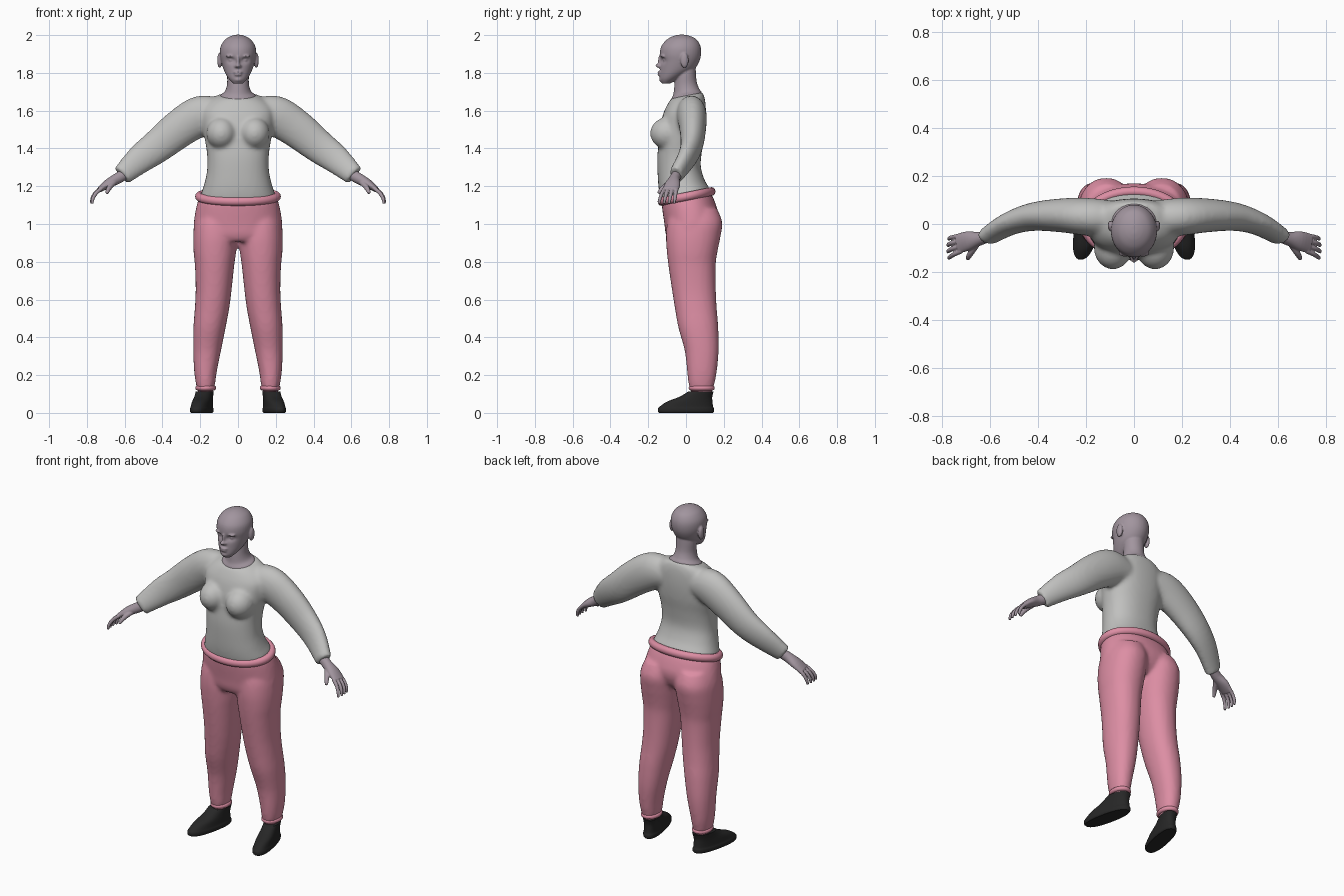
import bpy
import bmesh
import math
from mathutils import Vector, Matrix

if "Cube" in bpy.data.objects:
    bpy.data.objects.remove(bpy.data.objects["Cube"], do_unlink=True)


def material(name, rgb):
    mat = bpy.data.materials.new(name)
    mat.use_nodes = True
    color = (*rgb, 1.0)
    mat.diffuse_color = color
    bsdf = next(n for n in mat.node_tree.nodes if n.type == 'BSDF_PRINCIPLED')
    bsdf.inputs["Base Color"].default_value = color
    bsdf.inputs["Roughness"].default_value = 0.8
    return mat


SKIN = material("mauve skin", (0.36, 0.30, 0.345))
SHIRT = material("light grey cloth", (0.53, 0.53, 0.52))
PINK = material("pink cloth", (0.72, 0.27, 0.37))
BLACK = material("black shoe", (0.02, 0.02, 0.02))


def smooth_rows(rows, steps=4):
    """Catmull-Rom interpolation between rows of numbers."""
    out = []
    last = len(rows) - 1
    for i in range(last):
        a, b, c, d = (rows[max(i - 1, 0)], rows[i], rows[i + 1], rows[min(i + 2, last)])
        for s in range(steps):
            t = s / steps
            out.append([q + 0.5 * t * (r - p + t * (2 * p - 5 * q + 4 * r - w + t * (3 * (q - r) + w - p)))
                        for p, q, r, w in zip(a, b, c, d)])
    out.append(list(rows[-1]))
    return out


def ring(center, u, v, n=40, power=1.0):
    pts = []
    for k in range(n):
        a = 2 * math.pi * k / n
        c, s = math.cos(a), math.sin(a)
        pts.append(center + u * math.copysign(abs(c) ** power, c) + v * math.copysign(abs(s) ** power, s))
    return pts


def loft(bm, rings, closed=False):
    loops = [[bm.verts.new(p) for p in r] for r in rings]
    pairs = list(zip(loops, loops[1:]))
    if closed:
        pairs.append((loops[-1], loops[0]))
    else:
        bm.faces.new(loops[0])
        bm.faces.new(loops[-1])
    n = len(loops[0])
    for a, b in pairs:
        for k in range(n):
            j = (k + 1) % n
            bm.faces.new((a[k], a[j], b[j], b[k]))
    return [v for loop in loops for v in loop]


def upright(bm, rows, tilt=0.0, power=1.0, side=1):
    """Stack of level sections: height, inner x, outer x, front y, back y."""
    rings = []
    for z, x0, x1, y0, y1 in smooth_rows(rows):
        y = (y0 + y1) / 2
        center = Vector((side * (x0 + x1) / 2, y, z + tilt * y))
        depth = (y1 - y0) / 2
        rings.append(ring(center, Vector(((x1 - x0) / 2, 0, 0)), Vector((0, depth, tilt * depth)), power=power))
    return loft(bm, rings)


def centred(rows):
    return [(z, -w, w, y0, y1) for z, w, y0, y1 in rows]


def limb(bm, rows, side, n=24):
    """Sections along a path: x, y, z, upper radius, depth radius."""
    rows = smooth_rows(rows)
    rings = []
    for i, row in enumerate(rows):
        ahead, behind = rows[min(i + 1, len(rows) - 1)], rows[max(i - 1, 0)]
        direction = (Vector(ahead[:3]) - Vector(behind[:3])).normalized()
        up = Vector((0, 1, 0)).cross(direction).normalized() * -1
        depth = direction.cross(up)
        pts = ring(Vector(row[:3]), up * row[3], depth * row[4], n)
        rings.append([Vector((p.x * side, p.y, p.z)) for p in pts])
    loft(bm, rings)


def ball(bm, center, radii):
    place = Matrix.Translation(center) @ Matrix.Diagonal((*radii, 1))
    bmesh.ops.create_uvsphere(bm, u_segments=24, v_segments=16, radius=1, matrix=place)


def finish(name, bm, mat, voxel=None, relax=4):
    bmesh.ops.recalc_face_normals(bm, faces=bm.faces)
    mesh = bpy.data.meshes.new(name)
    bm.to_mesh(mesh)
    bm.free()
    mesh.materials.append(mat)
    obj = bpy.data.objects.new(name, mesh)
    bpy.context.scene.collection.objects.link(obj)
    if voxel:
        # fuse the overlapping parts into one skin, then relax the joins
        fuse = obj.modifiers.new("fuse", 'REMESH')
        fuse.mode = 'VOXEL'
        fuse.voxel_size = voxel
        fuse.use_smooth_shade = True
        soften = obj.modifiers.new("soften", 'SMOOTH')
        soften.factor = 0.5
        soften.iterations = relax
    else:
        bpy.ops.object.select_all(action='DESELECT')
        obj.select_set(True)
        bpy.context.view_layer.objects.active = obj
        bpy.ops.object.shade_smooth_by_angle(angle=math.radians(45))
    return obj


def band(name, x, y, z, rx, ry, r, tilt=0.0):
    bm = bmesh.new()
    rings = []
    for k in range(56):
        a = 2 * math.pi * k / 56
        out = Vector((math.cos(a), math.sin(a), 0))
        spot = Vector((x + rx * out.x, y + ry * out.y, z + tilt * (y + ry * out.y)))
        rings.append(ring(spot, out * r, Vector((0, 0, r * 1.1)), 12))
    loft(bm, rings, closed=True)
    finish(name, bm, PINK)


# Shirt: torso, bust and sleeves fused
bm = bmesh.new()
upright(bm, centred([
    (1.11, .19, -.11, .12), (1.15, .198, -.132, .13), (1.21, .18, -.144, .10),
    (1.29, .164, -.15, .078), (1.38, .164, -.152, .086), (1.46, .177, -.145, .1),
    (1.54, .187, -.138, .106), (1.61, .187, -.12, .104), (1.655, .15, -.097, .097),
    (1.68, .103, -.078, .087)]), tilt=0.2, power=0.88)
for side in (1, -1):
    ball(bm, (side * .088, -.098, 1.48), (.08, .092, .085))
    limb(bm, [
        (.08, .02, 1.58, .08, .075), (.19, .03, 1.575, .106, .079), (.30, .036, 1.512, .102, .071),
        (.42, .03, 1.417, .09, .059), (.52, .0, 1.342, .077, .047), (.615, -.055, 1.257, .055, .037)],
        side, 32)
finish("shirt", bm, SHIRT, voxel=0.011, relax=7)

# Trousers: hips and two legs fused
bm = bmesh.new()
upright(bm, centred([
    (1.14, .206, -.13, .13), (1.09, .22, -.124, .152), (1.02, .232, -.114, .17),
    (.96, .232, -.106, .155), (.92, .19, -.085, .12)]), tilt=0.2, power=0.92)
for side in (1, -1):
    upright(bm, [
        (1.08, .01, .205, -.08, .165), (1.01, .0, .23, -.1, .192), (.93, .002, .237, -.106, .182),
        (.85, .01, .235, -.101, .166), (.78, .02, .228, -.093, .157), (.65, .034, .224, -.074, .158),
        (.55, .047, .229, -.058, .163), (.45, .066, .236, -.04, .171), (.33, .09, .237, -.007, .173),
        (.22, .112, .232, .006, .163), (.15, .122, .222, .014, .15), (.1, .135, .208, .03, .135)],
        power=0.92, side=side)
finish("trousers", bm, PINK, voxel=0.011, relax=6)
band("waistband", 0, .003, 1.145, .206, .132, .021, tilt=0.2)
for label, side in (("left", 1), ("right", -1)):
    band(label + "_ankle_cuff", side * .171, .083, .132, .043, .057, .012)

# Shoes: level sections sheared so that the toes point outwards
for label, side in (("left", 1), ("right", -1)):
    bm = bmesh.new()
    verts = upright(bm, centred([
        (0, .047, -.142, .143), (.008, .052, -.148, .148), (.022, .052, -.148, .148),
        (.034, .049, -.138, .143), (.06, .047, -.1, .14), (.085, .045, -.035, .139),
        (.113, .045, .012, .146)]), power=0.85)
    for v in verts:
        v.co.x += side * (.176 - .2 * (v.co.y - .08))
    finish(label + "_shoe", bm, BLACK)

# Head: skull with eye sockets, face details, ears and neck
bm = bmesh.new()
skull = upright(bm, centred([
    (1.743, .024, -.128, -.085), (1.765, .046, -.138, -.045), (1.79, .063, -.139, .0),
    (1.82, .077, -.138, .045), (1.86, .089, -.136, .07), (1.90, .096, -.139, .08),
    (1.94, .092, -.131, .077), (1.975, .07, -.103, .058), (1.994, .04, -.07, .025),
    (2.002, .012, -.04, -.005)]))
for v in skull:
    if v.co.y < -.05:
        dx, dz = (abs(v.co.x) - .036) / .02, (v.co.z - 1.866) / .014
        v.co.y += .016 * math.exp(-dx * dx - dz * dz)
upright(bm, centred([
    (1.64, .1, -.085, .085), (1.678, .095, -.077, .084), (1.70, .07, -.067, .071),
    (1.74, .058, -.062, .057), (1.80, .057, -.055, .052), (1.86, .05, -.05, .05)]), tilt=0.2)
ball(bm, (0, -.143, 1.838), (.014, .019, .011))
ball(bm, (0, -.135, 1.862), (.009, .014, .034))
ball(bm, (0, -.135, 1.803), (.024, .016, .007))
ball(bm, (0, -.134, 1.79), (.021, .016, .007))
ball(bm, (0, -.124, 1.765), (.024, .018, .015))
for side in (1, -1):
    ball(bm, (side * .036, -.108, 1.867), (.014, .014, .011))
    ball(bm, (side * .036, -.122, 1.889), (.03, .014, .008))
    ball(bm, (side * .011, -.138, 1.835), (.008, .011, .008))
    ball(bm, (side * .097, -.008, 1.866), (.013, .022, .04))
finish("head", bm, SKIN, voxel=0.005, relax=3)

# Hands: palm, four curled fingers and a thumb fused
for label, side in (("left", 1), ("right", -1)):
    bm = bmesh.new()
    limb(bm, [
        (.58, -.04, 1.275, .03, .026), (.64, -.06, 1.24, .029, .028), (.69, -.07, 1.212, .024, .04),
        (.735, -.082, 1.18, .014, .041)], side)
    for k in range(4):
        o = (k - 1.5) * .022
        reach = .004 * (1.5 - abs(k - 1.5))
        limb(bm, [
            (.72, -.08 + o, 1.19, .011, .010), (.75 + reach, -.09 + o * 1.1, 1.165, .0105, .0095),
            (.768 + reach, -.098 + o * 1.2, 1.135, .0095, .009),
            (.772 + reach, -.103 + o * 1.2, 1.108, .007, .007)], side, 12)
    limb(bm, [
        (.65, -.075, 1.225, .015, .014), (.675, -.112, 1.2, .014, .013), (.688, -.133, 1.18, .012, .011),
        (.694, -.146, 1.162, .008, .008)], side, 12)
    finish(label + "_hand", bm, SKIN, voxel=0.0035, relax=2)
